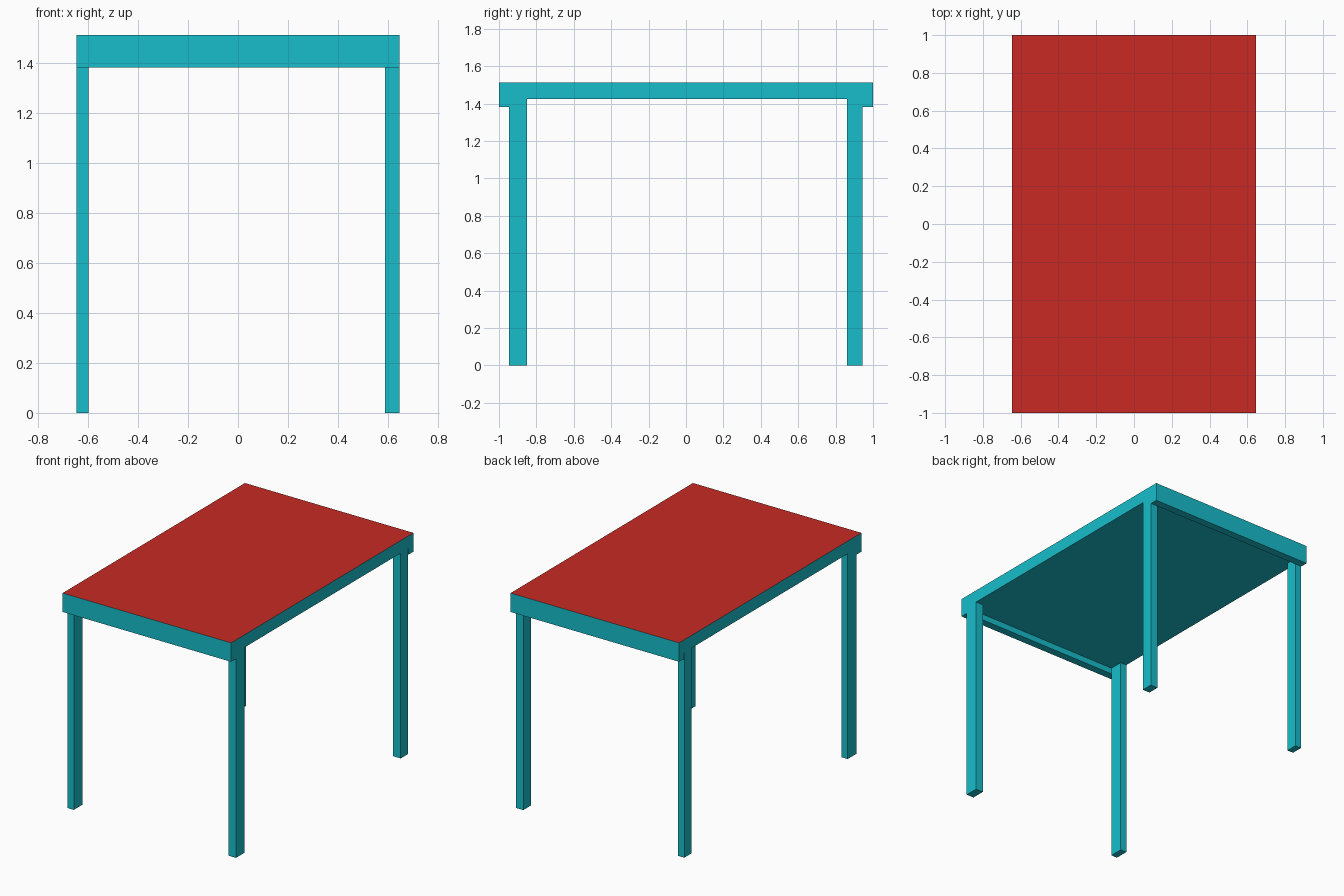
import bpy
import bmesh

if "Cube" in bpy.data.objects:
    bpy.data.objects.remove(bpy.data.objects["Cube"])

W, TOP = 0.647, 1.513         # half width, table height
SLAB, RAIL = 1.425, 1.382     # underside of slab, underside of end rails
RAIL_T = 0.055                # end rail thickness


def colour(name, rgb):
    mat = bpy.data.materials.new(name)
    mat.diffuse_color = (*rgb, 1)
    mat.use_nodes = True
    mat.node_tree.nodes["Principled BSDF"].inputs["Base Color"].default_value = mat.diffuse_color
    return mat


TEAL = colour("teal_paint", (0.009, 0.515, 0.597))
RED = colour("red_top", (0.58, 0.023, 0.018))


def extrude_x(name, profile, x0, x1):
    """Extrude a closed (y, z) profile from x0 to x1."""
    bm = bmesh.new()
    face = bm.faces.new([bm.verts.new((x0, y, z)) for y, z in profile])
    new = bmesh.ops.extrude_face_region(bm, geom=[face])["geom"]
    verts = [v for v in new if isinstance(v, bmesh.types.BMVert)]
    bmesh.ops.translate(bm, verts=verts, vec=(x1 - x0, 0, 0))
    bmesh.ops.recalc_face_normals(bm, faces=bm.faces)
    mesh = bpy.data.meshes.new(name)
    bm.to_mesh(mesh)
    bm.free()
    mesh.materials.append(TEAL)
    obj = bpy.data.objects.new(name, mesh)
    bpy.context.collection.objects.link(obj)
    return obj


# Tabletop with a lower rail at each end, red on the upper face only
inner = 1 - RAIL_T
top = extrude_x("tabletop", [(-1, TOP), (-1, RAIL), (-inner, RAIL), (-inner, SLAB),
                             (inner, SLAB), (inner, RAIL), (1, RAIL), (1, TOP)], -W, W)
top.data.materials.append(RED)
for poly in top.data.polygons:
    if poly.normal.z > 0.9:
        poly.material_index = 1

# Four legs, flush with the long sides; the front pair is a little deeper
for end, y0, y1 in (("front", -0.946, -0.85), ("back", 0.861, 0.943)):
    section = [(y0, 0), (y1, 0), (y1, SLAB), (y0, SLAB)]
    extrude_x(end + "_left_leg", section, -W, -0.599)
    extrude_x(end + "_right_leg", section, 0.589, W)
